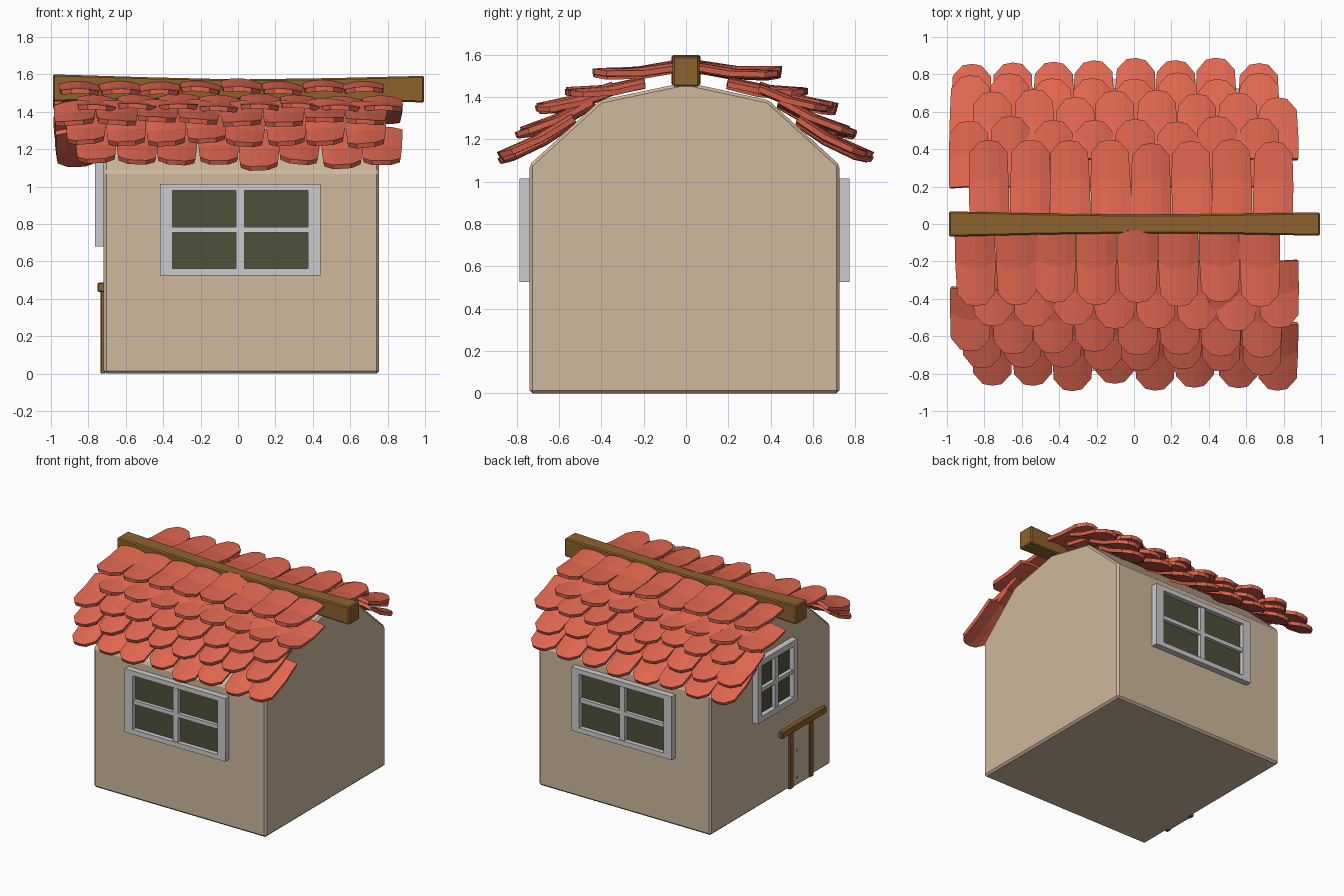
import bpy, bmesh, math, random
from mathutils import Matrix, Vector

random.seed(7)
cube = bpy.data.objects.get("Cube")
if cube:
    bpy.data.objects.remove(cube, do_unlink=True)


def material(name, rgb):
    m = bpy.data.materials.new(name)
    m.use_nodes = True
    m.diffuse_color = (*rgb, 1)
    m.node_tree.nodes["Principled BSDF"].inputs["Base Color"].default_value = (*rgb, 1)
    return m


PLASTER = material("beige plaster", (0.62, 0.48, 0.34))
CLAY = material("red clay", (0.75, 0.135, 0.08))
WOOD = material("brown wood", (0.27, 0.12, 0.025))
FRAME = material("light grey paint", (0.60, 0.60, 0.61))
GLASS = material("dark olive glass", (0.08, 0.08, 0.043))


def finish(name, bm, mat, bevel=0):
    mesh = bpy.data.meshes.new(name)
    bm.to_mesh(mesh)
    bm.free()
    mesh.materials.append(mat)
    ob = bpy.data.objects.new(name, mesh)
    bpy.context.collection.objects.link(ob)
    if bevel:
        mod = ob.modifiers.new("Bevel", "BEVEL")
        mod.width = bevel
        mod.segments = 1
    return ob


def add_box(bm, lo, hi):
    lo, hi = Vector(lo), Vector(hi)
    mat = Matrix.Translation((lo + hi) / 2) @ Matrix.Diagonal((*(hi - lo), 1))
    bmesh.ops.create_cube(bm, size=1, matrix=mat)


def loft(rings):
    """Closed solid through a list of equal-length rings."""
    bm = bmesh.new()
    vs = [[bm.verts.new(p) for p in ring] for ring in rings]
    n = len(vs[0])
    for a, b in zip(vs, vs[1:]):
        for i in range(n):
            bm.faces.new((a[i], a[(i + 1) % n], b[(i + 1) % n], b[i]))
    bm.faces.new(vs[0])
    bm.faces.new(vs[-1])
    bmesh.ops.recalc_face_normals(bm, faces=bm.faces)
    return bm


# Walls: gable profile swept along x
profile = [(-.74, 0), (.725, 0), (.725, 1.08), (.39, 1.385), (0, 1.47), (-.405, 1.385), (-.74, 1.08)]
finish("walls", loft([[(x, y, z) for y, z in profile] for x in (-.718, .755)]), PLASTER, 0.014)

# Ridge beam, slightly sagging and thinner in the middle
rings = []
for x, w, low, high in [(-.99, .068, 1.455, 1.6), (-.5, .056, 1.465, 1.585), (0, .05, 1.465, 1.573),
                        (.5, .053, 1.46, 1.58), (.995, .063, 1.45, 1.592)]:
    rings.append([(x, -w, low), (x, w, low), (x, w, high), (x, -w, high)])
finish("ridge_beam", loft(rings), WOOD, 0.008)


# Windows: frame with a cross of bars and one sheet of glass behind
def window(name, width, height, border_x, border_z, place):
    w, h, depth = width / 2, height / 2, 0.047
    bm = bmesh.new()
    for s in (-1, 1):
        xs = sorted((s * w, s * (w - border_x)))
        add_box(bm, (xs[0], -depth, -h), (xs[1], 0.01, h))
        zs = sorted((s * h, s * (h - border_z)))
        add_box(bm, (border_x - w, -depth, zs[0]), (w - border_x, 0.01, zs[1]))
    bar = 0.022
    add_box(bm, (-bar, -depth + .008, border_z - h), (bar, 0.01, h - border_z))
    for s in (-1, 1):
        xs = sorted((s * bar, s * (w - border_x)))
        add_box(bm, (xs[0], -depth + .008, -.015), (xs[1], 0.01, .015))
    pane = bmesh.new()
    add_box(pane, (border_x - w, -.012, border_z - h), (w - border_x, 0.006, h - border_z))
    for part, mesh, mat in (("frame", bm, FRAME), ("glass", pane, GLASS)):
        mesh.transform(place)
        finish(f"{name}_{part}", mesh, mat)


def place(x, y, z, turn):
    return Matrix.Translation((x, y, z)) @ Matrix.Rotation(turn, 4, "Z")


window("front_window", .86, .49, .068, .037, place(.012, -.74, .77, 0))
window("back_window", .86, .49, .068, .037, place(.012, .725, .77, math.pi))
window("side_window", .48, .48, .045, .045, place(-.718, -.03, .92, -math.pi / 2))

# Door: plaster-coloured panel, wooden posts, lintel and two studs
bm = bmesh.new()
add_box(bm, (-.724, -.47, .0), (-.71, -.26, .44))
finish("door_panel", bm, PLASTER)
bm = bmesh.new()
for y in (-.49, -.245):
    add_box(bm, (-.735, y - .02, 0), (-.71, y + .02, .44))
finish("door_posts", bm, WOOD, 0.004)
bm = bmesh.new()
add_box(bm, (-.75, -.65, .437), (-.71, -.11, .487))
finish("door_lintel", bm, WOOD, 0.005)
bm = bmesh.new()
for z in (.06, .27):
    add_box(bm, (-.73, -.327, z - .007), (-.72, -.313, z + .007))
finish("door_studs", bm, FRAME)


# Roof tiles: arched strips with a clipped lower end, laid in overlapping rows
def add_tile(bm, width, length, mat):
    columns = (-1, -.5, 0, .5, 1)
    grid = []
    for t in (0, .5, 1):
        row = []
        for c in columns:
            clip = 0.065 if abs(c) == 1 else 0.008 * (abs(c) > 0)
            narrow = 1 - .06 * (t == 1)
            arch = 0.018 * (1 - c * c) - 0.012 * math.sin(math.pi * t)
            row.append(bm.verts.new(mat @ Vector((c * width / 2 * narrow, t * (length - clip), arch - .012))))
        grid.append(row)
    for a, b in zip(grid, grid[1:]):
        for i in range(len(columns) - 1):
            f = bm.faces.new((a[i], a[i + 1], b[i + 1], b[i]))
            f.normal_update()
            if f.normal.z < 0:
                f.normal_flip()


def tile_row(name, side, x0, x1, y0, z0, y1, z1):
    bm = bmesh.new()
    count = 8
    pitch = (x1 - x0) / count
    length = math.hypot(y1 - y0, z1 - z0)
    slope = math.atan2(z1 - z0, y1 - y0)
    flip = Matrix.Diagonal((1, side, 1, 1))
    for i in range(count):
        r = random.uniform
        x = x0 + pitch * (i + .5)
        mat = (flip @ Matrix.Translation((x, y0, z0 + r(-.008, .008)))
               @ Matrix.Rotation(slope + r(-.03, .03), 4, "X")
               @ Matrix.Rotation(r(-.1, .1), 4, "Y")
               @ Matrix.Rotation(r(-.025, .025), 4, "Z"))
        add_tile(bm, pitch * .99, length + r(-.025, .02), mat)
    ob = finish(name, bm, CLAY)
    mod = ob.modifiers.new("Thickness", "SOLIDIFY")
    mod.thickness = 0.026
    mod.offset = -1


# Slope of each row from upper end to lower end (y, z)
courses = [(.035, 1.565, .44, 1.53), (.2, 1.485, .56, 1.435), (.35, 1.46, .70, 1.355),
           (.45, 1.395, .79, 1.24), (.54, 1.31, .875, 1.125)]
spans = {"front": (-1, [(-.96, .78), (-.86, .88), (-.985, .80), (-.92, .79), (-.87, .88)]),
         "back": (1, [(-.88, .85), (-.99, .78), (-.86, .88), (-.99, .78), (-.98, .77)])}
for label, (side, ranges) in spans.items():
    for i, (course, (x0, x1)) in enumerate(zip(courses, ranges)):
        tile_row(f"{label}_tile_row_{i + 1}", side, x0, x1, *course)
